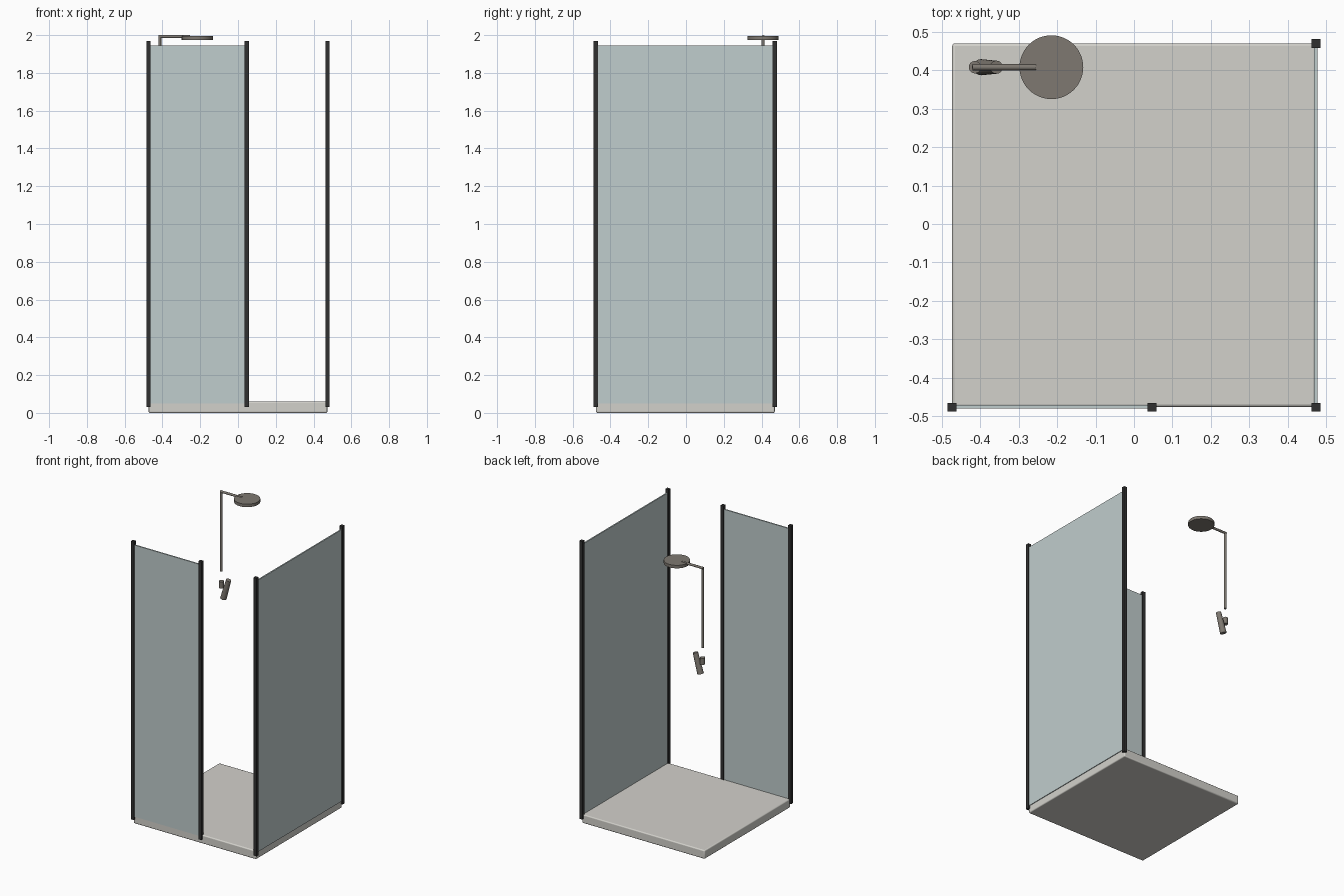
import bpy
from mathutils import Vector

if "Cube" in bpy.data.objects:
    bpy.data.objects.remove(bpy.data.objects["Cube"])


def material(name, color):
    m = bpy.data.materials.new(name)
    m.diffuse_color = (*color, 1)
    m.use_nodes = True
    m.node_tree.nodes["Principled BSDF"].inputs["Base Color"].default_value = m.diffuse_color
    return m


STONE = material("stone", (0.65, 0.64, 0.60))
GLASS = material("glass", (0.53, 0.61, 0.61))
FRAME = material("dark_frame", (0.03, 0.03, 0.03))
METAL = material("brushed_metal", (0.21, 0.19, 0.165))


def box(name, lo, hi, mat, bevel=0):
    lo, hi = Vector(lo), Vector(hi)
    bpy.ops.mesh.primitive_cube_add(size=1, location=(lo + hi) / 2)
    ob = bpy.context.object
    ob.name = name
    ob.scale = hi - lo
    bpy.ops.object.transform_apply(location=False, rotation=False, scale=True)
    ob.data.materials.append(mat)
    if bevel:
        b = ob.modifiers.new("bevel", 'BEVEL')
        b.width, b.segments = bevel, 3
        bpy.ops.object.shade_smooth_by_angle()
    return ob


def rod(name, a, b, r1, r2=None, sides=32):
    a, b = Vector(a), Vector(b)
    bpy.ops.mesh.primitive_cone_add(vertices=sides, radius1=r1,
                                    radius2=r1 if r2 is None else r2,
                                    depth=(b - a).length, location=(a + b) / 2)
    ob = bpy.context.object
    ob.name = name
    ob.rotation_euler = (b - a).to_track_quat('Z', 'Y').to_euler()
    ob.data.materials.append(METAL)
    bpy.ops.object.shade_smooth_by_angle()
    return ob


# Shower tray
box("tray", (-0.473, -0.476, 0), (0.473, 0.47, 0.06), STONE, 0.007)

# Glass panels
box("front_glass", (-0.474, -0.480, 0.05), (0.047, -0.471, 1.945), GLASS)
box("side_glass", (0.469, -0.476, 0.05), (0.478, 0.47, 1.945), GLASS)

# Frame posts
posts = {"front_left": (-0.474, -0.477), "front_middle": (0.047, -0.477),
         "front_right": (0.474, -0.477), "back_right": (0.474, 0.470)}
P = 0.0115
for name, (x, y) in posts.items():
    box(name + "_post", (x - P, y - P, 0.03), (x + P, y + P, 1.97), FRAME)

# Riser pipe, arm and rain head
X, Y = -0.414, 0.408
rod("riser_pipe", (X, Y, 1.437), (X, Y, 1.993), 0.008, sides=20)
rod("shower_arm", (X - 0.006, Y, 1.992), (-0.255, Y, 1.992), 0.008, sides=20)
rod("rain_head", (-0.215, Y, 1.975), (-0.215, Y, 1.996), 0.083, sides=48)

# Wall holder and hand shower
rod("hand_shower_holder", (X, Y, 1.323), (X, Y, 1.369), 0.016)
rod("hand_shower", (-0.398, Y, 1.252), (-0.358, Y, 1.389), 0.021, 0.017)
